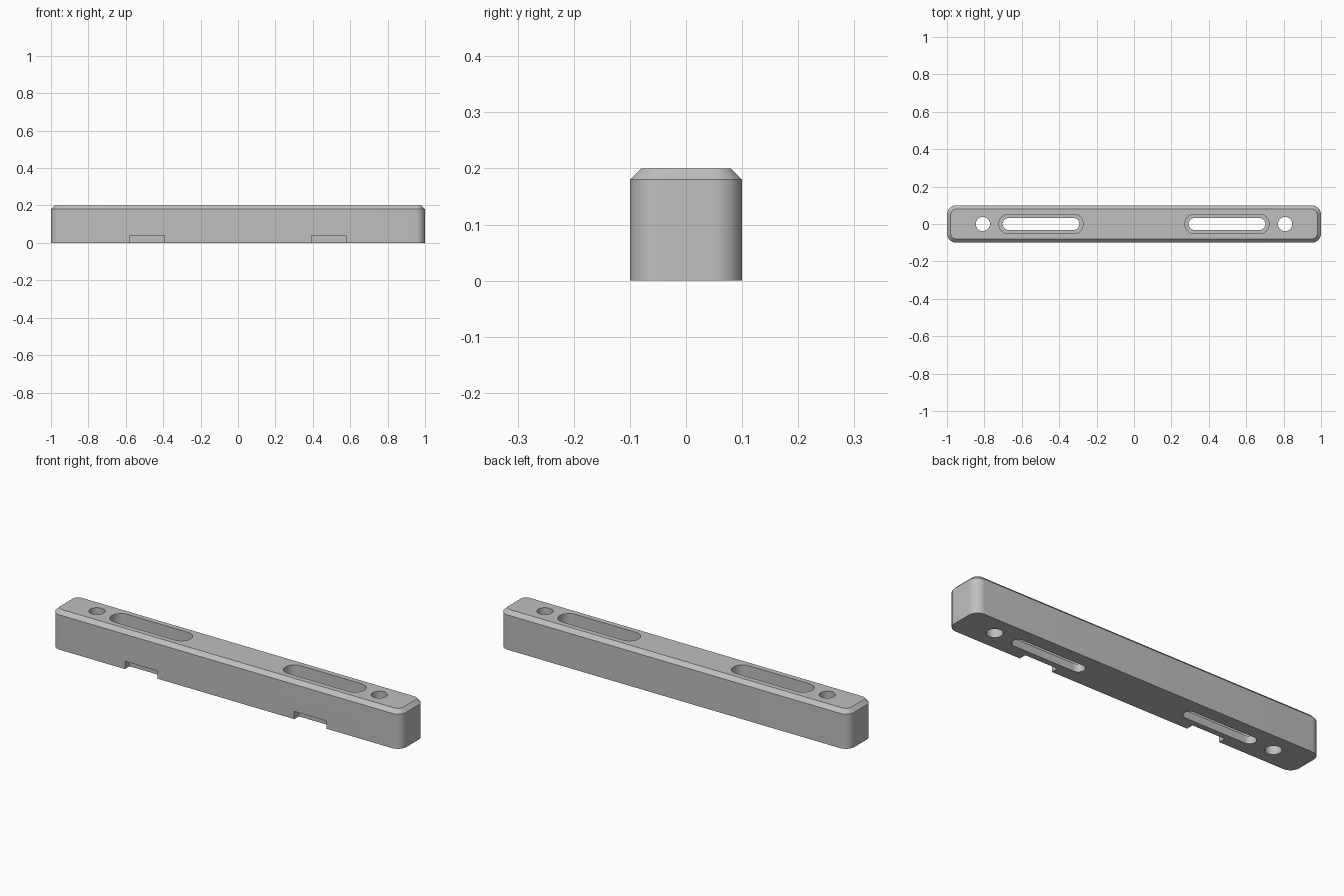
import bpy
import bmesh
import math

if "Cube" in bpy.data.objects:
    bpy.data.objects.remove(bpy.data.objects["Cube"])

grey = bpy.data.materials.new("plain grey")
grey.diffuse_color = (0.52, 0.52, 0.52, 1)
grey.use_nodes = True
grey.node_tree.nodes["Principled BSDF"].inputs["Base Color"].default_value = grey.diffuse_color


def outline(hx, hy, r, cx=0.0, steps=12):
    """Rounded rectangle, counter-clockwise."""
    pts = []
    for k, (sx, sy) in enumerate([(1, 1), (-1, 1), (-1, -1), (1, -1)]):
        for i in range(steps + 1):
            a = (k + i / steps) * math.pi / 2
            p = (cx + sx * (hx - r) + r * math.cos(a), sy * (hy - r) + r * math.sin(a))
            if not pts or math.dist(p, pts[-1]) > 1e-5:
                pts.append(p)
    if math.dist(pts[0], pts[-1]) < 1e-5:
        pts.pop()
    return pts


def loft(name, layers):
    """Solid through stacked outlines, given as (z, points)."""
    bm = bmesh.new()
    rings = [[bm.verts.new((x, y, z)) for x, y in pts] for z, pts in layers]
    n = len(rings[0])
    for lo, hi in zip(rings, rings[1:]):
        for i in range(n):
            j = (i + 1) % n
            bm.faces.new((lo[i], lo[j], hi[j], hi[i]))
    bm.faces.new(rings[0][::-1])
    bm.faces.new(rings[-1])
    mesh = bpy.data.meshes.new(name)
    bm.to_mesh(mesh)
    bm.free()
    mesh.materials.append(grey)
    ob = bpy.data.objects.new(name, mesh)
    bpy.context.collection.objects.link(ob)
    return ob


def prism(name, pts, z0, z1):
    return loft(name, [(z0, pts), (z1, pts)])


# Bar with rounded upright corners and a chamfered top edge
bar = loft("mounting_bar", [
    (0, outline(1, 0.1, 0.05)),
    (0.18, outline(1, 0.1, 0.05)),
    (0.2, outline(0.98, 0.08, 0.03)),
])

cutters = []
for s in (-1, 1):
    # Through slot with a wider recess above a thin ledge
    cutters.append(prism("slot_cutter", outline(0.205, 0.032, 0.032, s * 0.497), -0.1, 0.3))
    cutters.append(prism("recess_cutter", outline(0.225, 0.052, 0.052, s * 0.497), 0.04, 0.3))
    # Round screw hole near the end
    cutters.append(prism("hole_cutter", outline(0.038, 0.038, 0.038, s * 0.808), -0.1, 0.3))
    # Shallow notch in the lower front edge
    x = s * 0.485
    notch = [(x - 0.093, -0.2), (x + 0.093, -0.2), (x + 0.093, -0.062), (x - 0.093, -0.062)]
    cutters.append(prism("notch_cutter", notch, -0.1, 0.04))

bpy.context.view_layer.objects.active = bar
bar.select_set(True)
for c in cutters:
    c.hide_render = True
    mod = bar.modifiers.new("cut", 'BOOLEAN')
    mod.operation = 'DIFFERENCE'
    mod.solver = 'EXACT'
    mod.object = c
    bpy.ops.object.modifier_apply(modifier=mod.name)
for c in cutters:
    bpy.data.objects.remove(c, do_unlink=True)

bpy.ops.object.shade_smooth_by_angle(angle=math.radians(30))
